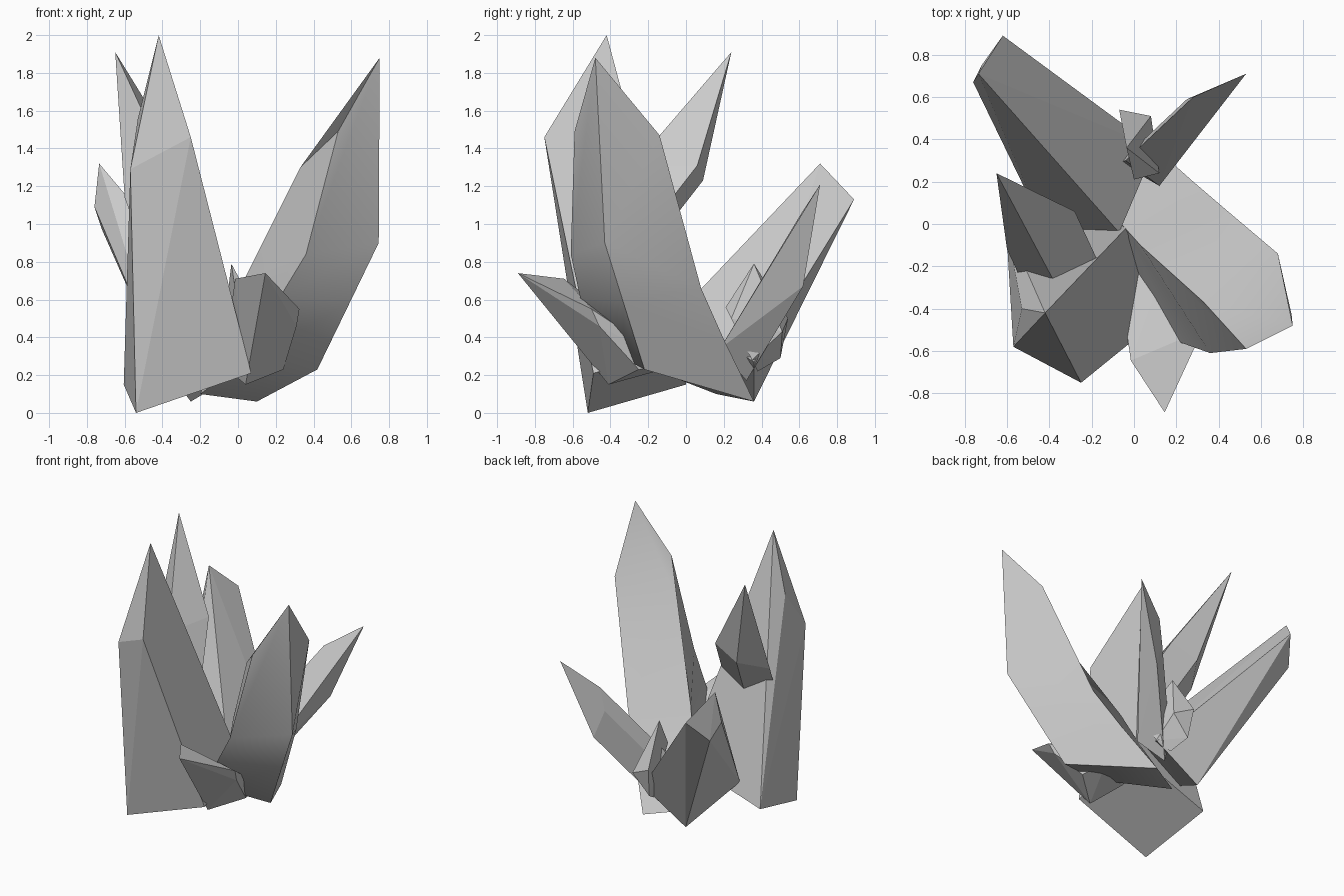
import bpy, bmesh
from mathutils import Vector

if "Cube" in bpy.data.objects:
    bpy.data.objects.remove(bpy.data.objects["Cube"])


def finish(name, bm):
    bmesh.ops.recalc_face_normals(bm, faces=bm.faces)
    mesh = bpy.data.meshes.new(name)
    bm.to_mesh(mesh)
    bm.free()
    obj = bpy.data.objects.new(name, mesh)
    bpy.context.collection.objects.link(obj)
    return obj


def shard(name, head, base=(), axis=None):
    """Straight crystal: hull of the pointed head and its root corners.
    With an axis, the shoulders (all head points but the tip) are extruded along it."""
    pts = [Vector(p) for p in list(head) + list(base)]
    if axis:
        pts += [Vector(p) + Vector(axis) for p in head[1:]]
    bm = bmesh.new()
    for p in pts:
        bm.verts.new(p)
    res = bmesh.ops.convex_hull(bm, input=bm.verts[:])
    junk = {v for v in res["geom_interior"] + res["geom_unused"]
            if isinstance(v, bmesh.types.BMVert)}
    bmesh.ops.delete(bm, geom=list(junk), context='VERTS')
    bmesh.ops.dissolve_limit(bm, angle_limit=0.03, verts=bm.verts[:], edges=bm.edges[:])
    return finish(name, bm)


def bent_shard(name, rings):
    """Curved crystal lofted through four-cornered rings, capped at both ends."""
    bm = bmesh.new()
    loops = [[bm.verts.new(p) for p in r] for r in rings]
    for lo, hi in zip(loops, loops[1:]):
        for i in range(4):
            j = (i + 1) % 4
            bm.faces.new((lo[i], lo[j], hi[j], hi[i]))
    bm.faces.new(loops[0][::-1])
    bm.faces.new(loops[-1])
    obj = finish(name, bm)
    bpy.ops.object.select_all(action='DESELECT')
    obj.select_set(True)
    bpy.context.view_layer.objects.active = obj
    bpy.ops.object.shade_smooth_by_angle(angle=0.7)
    return obj


# tall slab at the front left
shard("tall_crystal",
      [(-.42, -.42, 2), (-.57, -.58, 1.29), (-.25, -.75, 1.46), (-.53, -.40, 1.56)],
      [(-.54, -.52, 0), (.07, -.49, .21), (0, .02, .36), (-.605, 0, .15)])

# pointed crystal growing out of the slab's back
shard("upper_left_crystal",
      [(-.65, .24, 1.91), (-.28, .06, 1.31), (-.476, .09, 1.23),
       (-.60, -.12, 1.14), (-.37, -.285, 1.30)],
      axis=(.13, -.28, -.36))

# broad crystal leaning back left
shard("back_left_crystal",
      [(-.735, .71, 1.32), (-.62, .89, 1.13), (-.76, .67, 1.09), (-.72, .75, .97)],
      [(-.25, .36, .06), (.10, .36, .27), (-.42, -.03, .29), (-.07, -.04, .53)])

# slim crystal leaning back right
shard("back_right_crystal",
      [(.53, .71, 1.21), (.28, .60, 1.04), (.25, .59, .87), (.32, .62, .67)],
      [(.12, .18, .34)], axis=(-.32, -.30, -.5))

# short crystal leaning forward
shard("front_crystal",
      [(.145, -.89, .74), (-.015, -.645, .71), (.325, -.5, .55), (.31, -.46, .46)],
      [(.04, -.41, .15), (.24, -.25, .23), (-.08, -.2, .25), (.2, -.05, .25)])

# small stub at the back
shard("small_crystal",
      [(-.035, .36, .79), (-.07, .54, .50), (.08, .51, .43),
       (0, .21, .56), (.12, .24, .50)],
      [(-.05, .50, .29), (0, .38, .22), (.1, .35, .28)])

# curved crystal on the right
bent_shard("curved_crystal", [
    [(.42, -.22, .23), (.10, .36, .06), (-.2, .16, .1), (.06, -.33, .29)],
    [(.59, -.33, .58), (.28, .20, .39), (-.06, 0, .45), (.22, -.56, .61)],
    [(.745, -.43, .9), (.42, .08, .66), (.03, -.10, .70), (.36, -.61, .84)],
    [(.75, -.48, 1.88), (.68, -.14, 1.47), (.33, -.37, 1.30), (.53, -.59, 1.49)],
])
